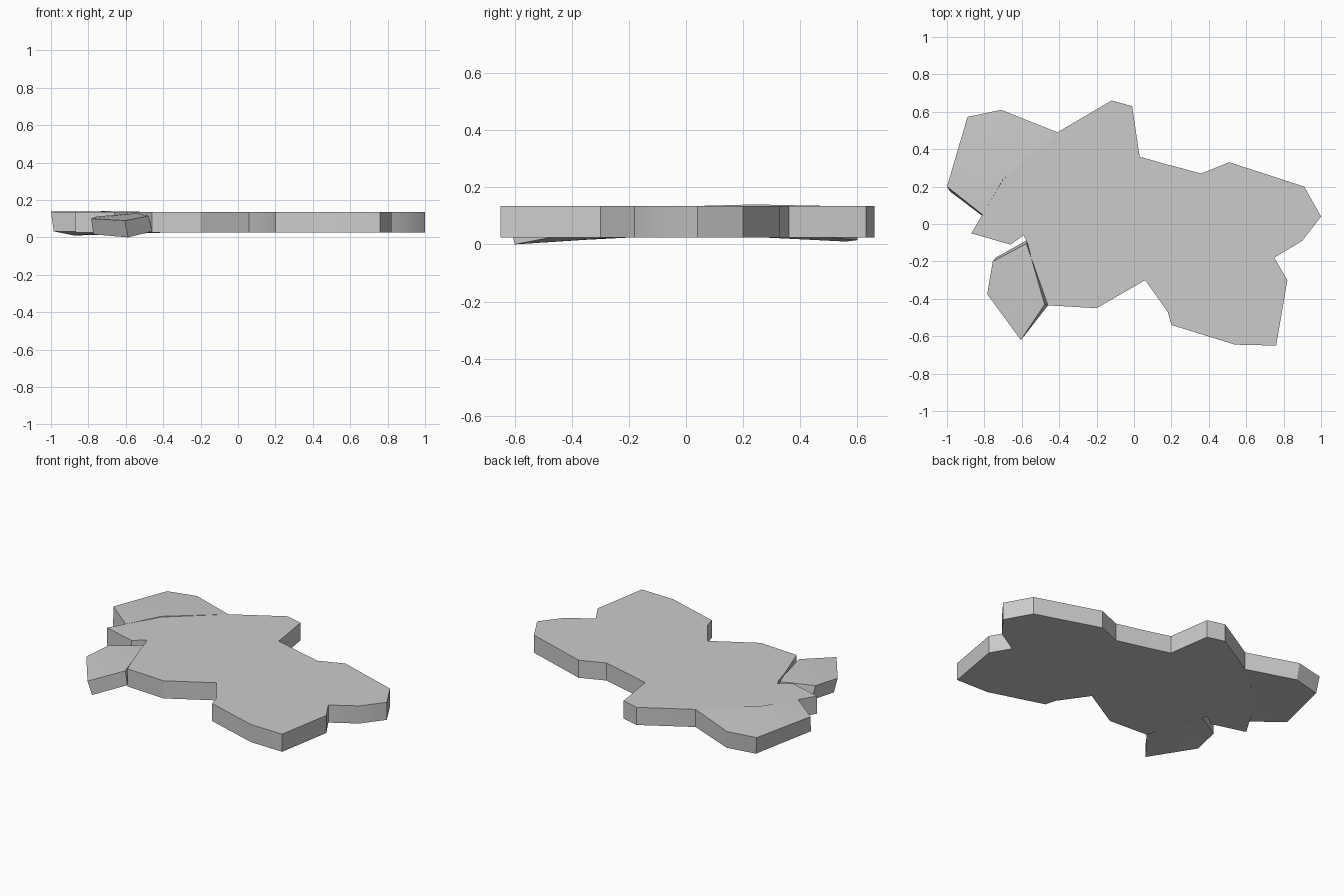
import bpy, bmesh, math

if "Cube" in bpy.data.objects:
    bpy.data.objects.remove(bpy.data.objects["Cube"])

stone = bpy.data.materials.new("light grey stone")
stone.diffuse_color = (0.6, 0.6, 0.6, 1)
stone.use_nodes = True
stone.node_tree.nodes["Principled BSDF"].inputs["Base Color"].default_value = stone.diffuse_color


def slab(name, top, bottom, fan=False):
    """Solid between two matching outlines; fan splits the caps around the first point."""
    bm = bmesh.new()
    t = [bm.verts.new(p) for p in top]
    b = [bm.verts.new(p) for p in bottom]
    n = len(t)
    for i in range(n):
        j = (i + 1) % n
        bm.faces.new((t[i], b[i], b[j], t[j]))
    if fan:
        for i in range(1, n - 1):
            bm.faces.new((t[0], t[i], t[i + 1]))
            bm.faces.new((b[0], b[i + 1], b[i]))
    else:
        bm.faces.new(t)
        bm.faces.new(b[::-1])
    bmesh.ops.recalc_face_normals(bm, faces=bm.faces)
    me = bpy.data.meshes.new(name)
    bm.to_mesh(me)
    bm.free()
    me.materials.append(stone)
    ob = bpy.data.objects.new(name, me)
    bpy.context.collection.objects.link(ob)
    bpy.ops.object.select_all(action='DESELECT')
    ob.select_set(True)
    bpy.context.view_layer.objects.active = ob
    bpy.ops.object.shade_smooth_by_angle(angle=math.radians(32))
    return ob


# Main flat slab, counterclockwise outline
outline = [(1.0, .04), (.91, .20), (.51, .33), (.36, .27), (.17, .32), (.03, .36),
           (-.01, .63), (-.12, .66), (-.41, .49), (-.70, .24), (-.81, .05),
           (-.87, -.05), (-.66, -.11), (-.59, -.06), (-.57, -.10), (-.55, -.18),
           (-.46, -.435), (-.20, -.45), (.06, -.30), (.18, -.47), (.20, -.54),
           (.54, -.645), (.76, -.65), (.82, -.30), (.75, -.18), (.90, -.09)]
slab("main_slab", [(x, y, .135) for x, y in outline], [(x, y, .025) for x, y in outline])

# Back left lobe, sagging away from the slab
slab("back_left_lobe",
     [(-.70, .24, .14), (-.41, .49, .135), (-.71, .61, .123), (-.89, .573, .119),
      (-1.0, .20, .137), (-.81, .05, .135)],
     [(-.69, .22, .027), (-.41, .49, .025), (-.70, .60, .015), (-.875, .56, .01),
      (-.985, .175, .032), (-.80, .035, .03)], fan=True)

# Front left lobe, tilted down and outward
slab("front_left_lobe",
     [(-.55, -.18, .128), (-.575, -.105, .125), (-.755, -.20, .112),
      (-.785, -.375, .10), (-.605, -.62, .09), (-.478, -.43, .115)],
     [(-.535, -.16, .03), (-.57, -.085, .028), (-.74, -.18, .025),
      (-.773, -.355, .016), (-.588, -.60, .0), (-.46, -.435, .032)], fan=True)
